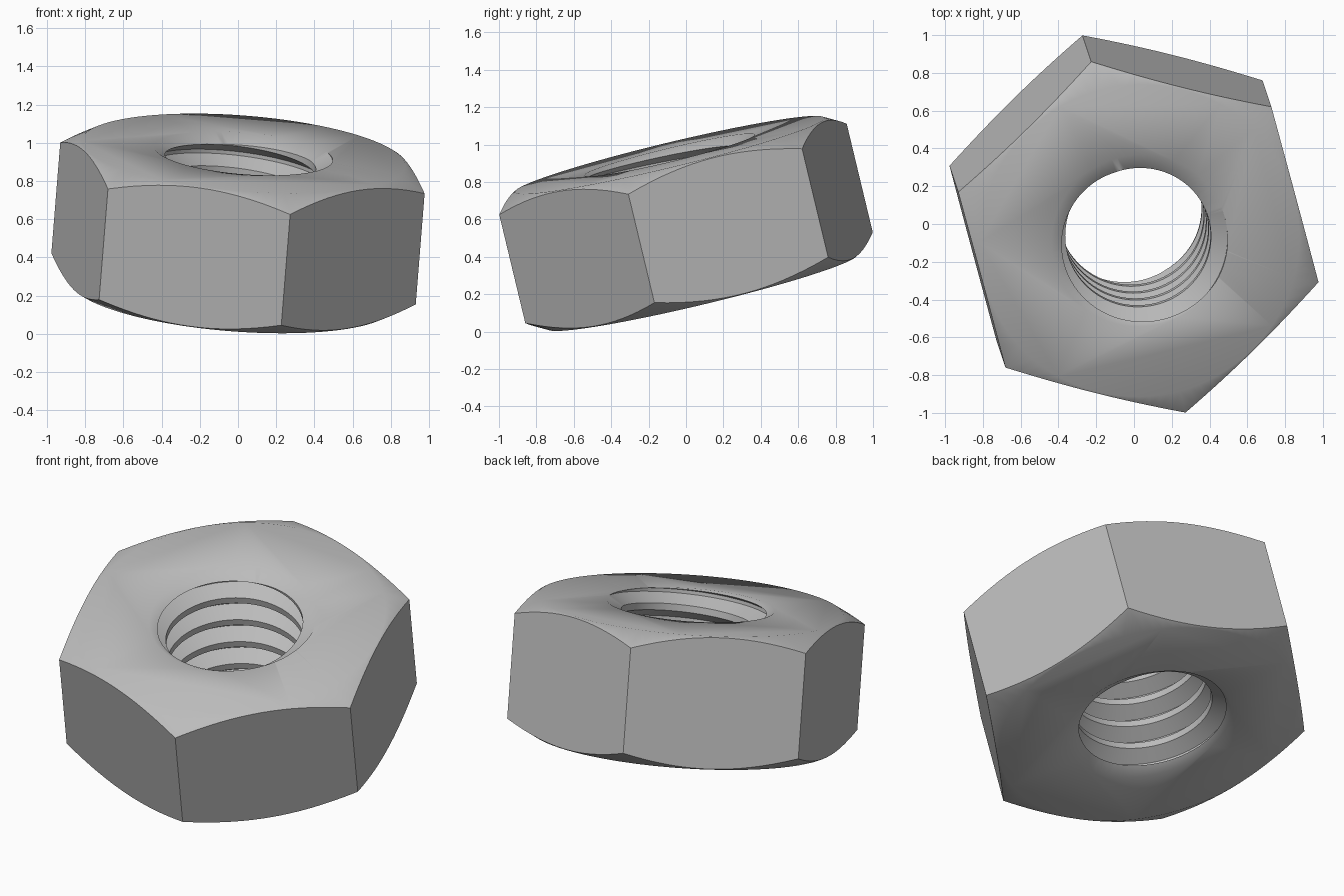
import bpy
import bmesh
from math import cos, sin, tan, tau, radians
from mathutils import Matrix, Vector

default = bpy.data.objects.get("Cube")
if default:
    bpy.data.objects.remove(default)

HALF = 0.378            # half thickness of the nut
CORNER = 0.992          # centre to hex corner
FLAT = 0.85             # radius of the flat end faces
MINOR, MAJOR = 0.384, 0.468
PITCH = 0.1562
SEGS = 96

steel = bpy.data.materials.new("plain grey steel")
steel.use_nodes = True
grey = (0.5, 0.5, 0.5, 1)
steel.diffuse_color = grey
steel.node_tree.nodes["Principled BSDF"].inputs["Base Color"].default_value = grey


def make_object(name, bm):
    bmesh.ops.recalc_face_normals(bm, faces=bm.faces)
    mesh = bpy.data.meshes.new(name)
    bm.to_mesh(mesh)
    bm.free()
    mesh.materials.append(steel)
    obj = bpy.data.objects.new(name, mesh)
    bpy.context.collection.objects.link(obj)
    return obj


def lathe(name, profile, segs=SEGS):
    """Closed solid of revolution from (radius, height) points."""
    bm = bmesh.new()
    rings = [[bm.verts.new((r * cos(tau * i / segs), r * sin(tau * i / segs), z))
              for i in range(segs)] for r, z in profile]
    for low, high in zip(rings, rings[1:]):
        for i in range(segs):
            j = (i + 1) % segs
            bm.faces.new((low[i], low[j], high[j], high[i]))
    bm.faces.new(rings[0])
    bm.faces.new(rings[-1])
    return make_object(name, bm)


def threaded_rod(name, turns, root_height):
    """Right-handed V-thread, swept as a helical strip and capped."""
    flank = (MAJOR - MINOR) * tan(radians(30))
    crest = PITCH / 4
    root = PITCH - crest - 2 * flank
    profile = [(MAJOR, 0), (MAJOR, root), (MINOR, root + flank),
               (MINOR, root + flank + crest), (MAJOR, PITCH)]
    bm = bmesh.new()
    base = root_height - root / 2 - PITCH * (turns // 2 + 2)
    columns = []
    for i in range(turns * SEGS + 1):
        a = tau * (i % SEGS) / SEGS
        lift = base + PITCH * i / SEGS
        columns.append([bm.verts.new((r * cos(a), r * sin(a), z + lift))
                        for r, z in profile])
    for left, right in zip(columns, columns[1:]):
        for k in range(len(profile) - 1):
            bm.faces.new((left[k], right[k], right[k + 1], left[k + 1]))
    bmesh.ops.remove_doubles(bm, verts=bm.verts, dist=0.0001)
    # Fan caps to a point on the axis at each end
    low_tip = bm.verts.new((0, 0, base + PITCH / 2))
    high_tip = bm.verts.new((0, 0, base + PITCH * (turns + 0.5)))
    middle = base + PITCH * (turns + 1) / 2
    for e in [e for e in bm.edges if e.is_boundary]:
        z = (e.verts[0].co.z + e.verts[1].co.z) / 2
        bm.faces.new((*e.verts, low_tip if z < middle else high_tip))
    return make_object(name, bm)


def combine(target, tool, operation):
    mod = target.modifiers.new(tool.name, 'BOOLEAN')
    mod.operation = operation
    mod.solver = 'EXACT'
    mod.object = tool
    bpy.context.view_layer.objects.active = target
    bpy.ops.object.modifier_apply(modifier=mod.name)
    bpy.data.objects.remove(tool)


# Hexagonal body with conical chamfers on both ends
nut = lathe("hex_nut", [(CORNER, -HALF - 0.1), (CORNER, HALF + 0.1)], 6)
edge_half = 0.299
slope = (HALF - edge_half) / (CORNER - FLAT)
outer = CORNER + 0.1
outer_z = edge_half - 0.1 * slope
combine(nut, lathe("chamfer_cutter", [(FLAT, -HALF), (outer, -outer_z),
                                      (outer, outer_z), (FLAT, HALF)]), 'INTERSECT')

# Threaded bore with countersinks
combine(nut, threaded_rod("thread_cutter", 10, 0.3465), 'DIFFERENCE')
depth = (MAJOR - MINOR) * tan(radians(30))
for side in (-1, 1):
    combine(nut, lathe("countersink_cutter",
                       [(MINOR - 0.084, side * (HALF - 2 * depth)),
                        (MAJOR + 0.084, side * (HALF + depth))]), 'DIFFERENCE')

# Smooth round surfaces, sharp edges elsewhere
bpy.ops.object.select_all(action='DESELECT')
nut.select_set(True)
bpy.context.view_layer.objects.active = nut
bpy.ops.object.shade_smooth_by_angle(angle=radians(35))

# Tilted resting pose
axis = Vector((0.0776, -0.2327, 0.969)).normalized()
corner = Vector((0.25, -0.93, -0.243))
corner = (corner - axis * corner.dot(axis)).normalized()
pose = Matrix((corner, axis.cross(corner), axis)).transposed().to_4x4()
nut.data.transform(Matrix.Translation((0, 0, 0.578)) @ pose)
nut.data.update()
